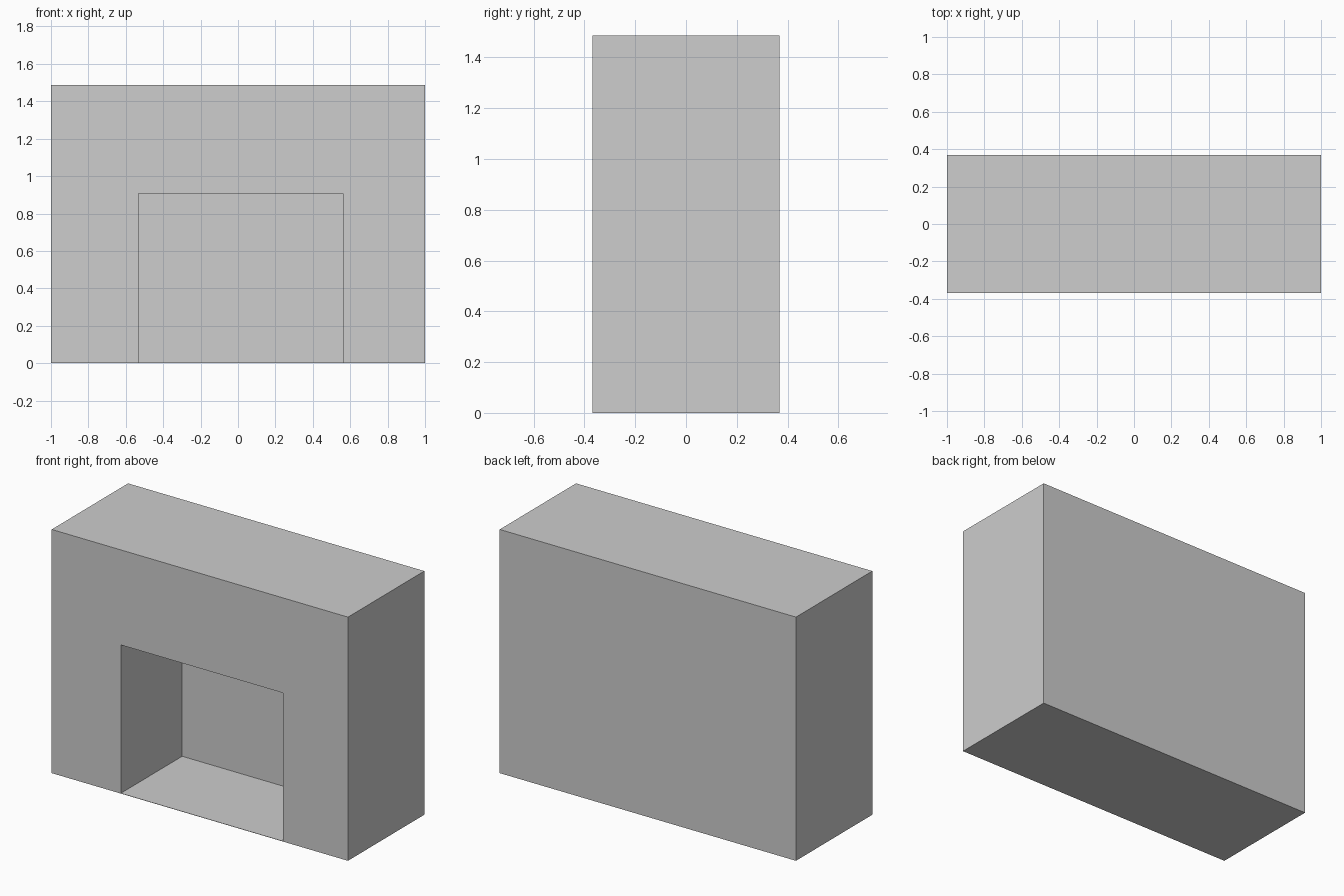
import bpy

default = bpy.data.objects.get("Cube")
if default:
    bpy.data.objects.remove(default, do_unlink=True)

WIDTH, DEPTH, HEIGHT = 2.0, 0.736, 1.487
FRONT = -DEPTH / 2
FLOOR = 0.002

grey = bpy.data.materials.new("light grey")
grey.use_nodes = True
colour = (0.61, 0.61, 0.61, 1)
grey.diffuse_color = colour
grey.node_tree.nodes["Principled BSDF"].inputs["Base Color"].default_value = colour


def box(name, low, high):
    """Box between two opposite corners."""
    bpy.ops.mesh.primitive_cube_add(size=1)
    obj = bpy.context.object
    obj.name = name
    obj.location = [(a + b) / 2 for a, b in zip(low, high)]
    obj.scale = [b - a for a, b in zip(low, high)]
    bpy.ops.object.transform_apply(location=True, rotation=False, scale=True)
    obj.data.materials.append(grey)
    return obj


# Solid block
block = box("fireplace_block", (-WIDTH / 2, FRONT, 0), (WIDTH / 2, -FRONT, HEIGHT))

# Recess open to the front, with a thin floor left under it
cutter = box("recess_cutter", (-0.533, FRONT - 0.2, FLOOR), (0.562, 0.223, 0.907))
cutter.hide_render = True

cut = block.modifiers.new("recess", "BOOLEAN")
cut.operation = "DIFFERENCE"
cut.solver = "EXACT"
cut.object = cutter
bpy.context.view_layer.objects.active = block
bpy.ops.object.modifier_apply(modifier=cut.name)
bpy.data.objects.remove(cutter, do_unlink=True)
